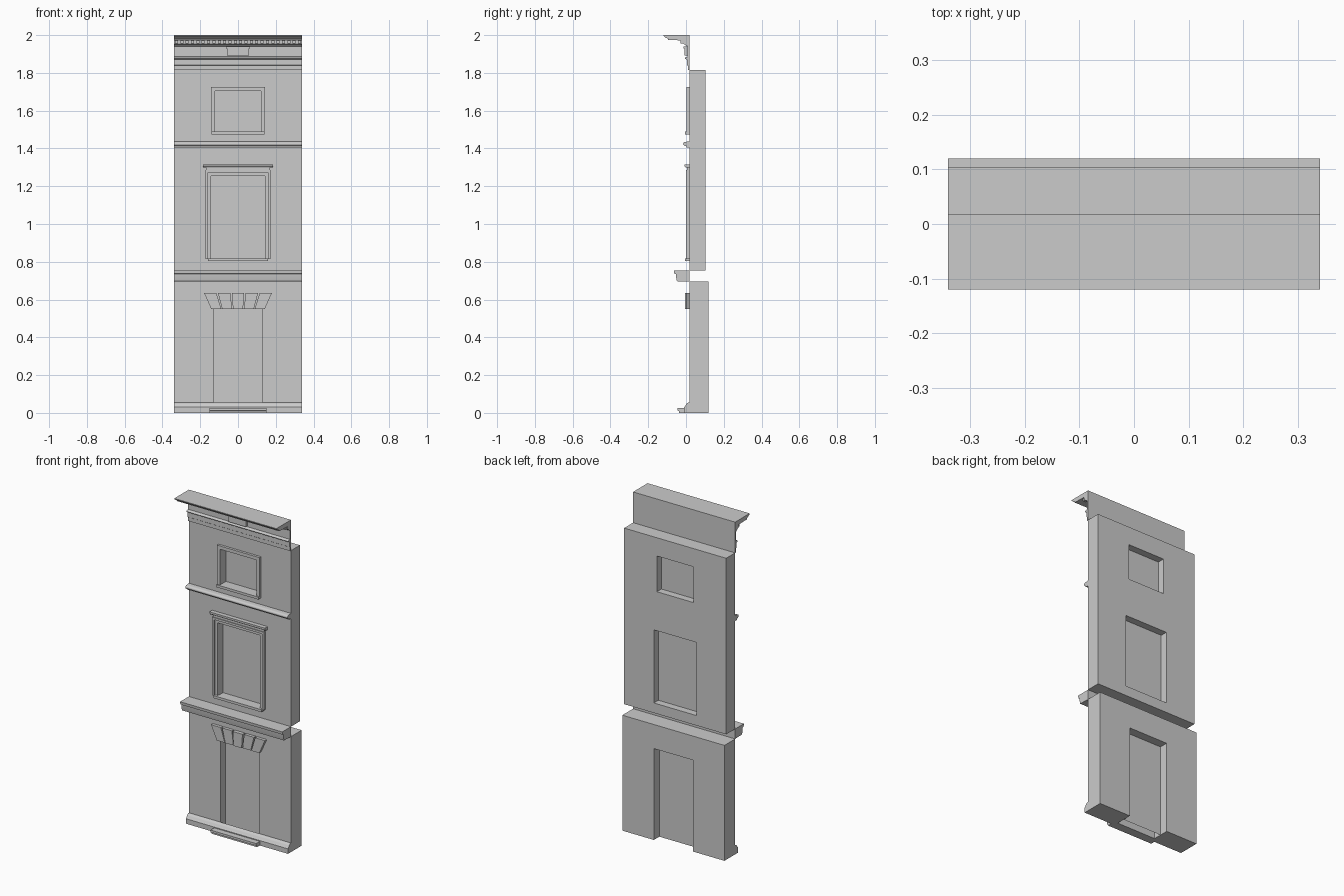
import bpy, bmesh
from math import sin, cos, pi

if "Cube" in bpy.data.objects:
    bpy.data.objects.remove(bpy.data.objects["Cube"])

W = 0.34        # half width of the facade
FACE = 0.018    # y of the wall face


def finish(bm, name, smooth=False):
    bmesh.ops.recalc_face_normals(bm, faces=bm.faces)
    me = bpy.data.meshes.new(name)
    bm.to_mesh(me)
    bm.free()
    ob = bpy.data.objects.new(name, me)
    bpy.context.collection.objects.link(ob)
    if smooth:
        bpy.ops.object.select_all(action='DESELECT')
        ob.select_set(True)
        bpy.context.view_layer.objects.active = ob
        bpy.ops.object.shade_smooth_by_angle(angle=0.6)
    return ob


def solid(bm, faces, vec):
    """Extrude flat faces into a closed solid, keeping the originals as caps."""
    res = bmesh.ops.extrude_face_region(bm, geom=faces, use_keep_orig=True)
    verts = [g for g in res['geom'] if isinstance(g, bmesh.types.BMVert)]
    bmesh.ops.translate(bm, verts=verts, vec=vec)


def moulding(name, profile, x0=-W, x1=W, smooth=True):
    """(y, z) profile run along x."""
    bm = bmesh.new()
    f = bm.faces.new([bm.verts.new((x0, y, z)) for y, z in profile])
    solid(bm, [f], (x1 - x0, 0, 0))
    return finish(bm, name, smooth)


def prism(name, outline, y0, y1):
    """(x, z) outline run along y."""
    bm = bmesh.new()
    f = bm.faces.new([bm.verts.new((x, y0, z)) for x, z in outline])
    solid(bm, [f], (0, y1 - y0, 0))
    return finish(bm, name)


def box(name, x0, x1, y0, y1, z0, z1):
    return prism(name, [(x0, z0), (x1, z0), (x1, z1), (x0, z1)], y0, y1)


def wall(name, xs, zs, holes, y0, y1):
    """Grid of cells in the xz plane, without the hole cells, given thickness."""
    bm = bmesh.new()
    v = [[bm.verts.new((x, y0, z)) for z in zs] for x in xs]
    faces = []
    for i in range(len(xs) - 1):
        for j in range(len(zs) - 1):
            if (i, j) not in holes:
                faces.append(bm.faces.new((v[i][j], v[i+1][j], v[i+1][j+1], v[i][j+1])))
    solid(bm, faces, (0, y1 - y0, 0))
    return finish(bm, name)


def frame(name, hx, z0, z1, t, y0, y1):
    """Three or four sided surround around an opening of half width hx."""
    return wall(name, [-hx - t, -hx, hx, hx + t], [z0, z1, z1 + t], {(1, 0)}, y0, y1)


def pane(name, hx, z0, z1, y):
    bm = bmesh.new()
    bm.faces.new([bm.verts.new(p) for p in
                  ((-hx, y, z0), (hx, y, z0), (hx, y, z1), (-hx, y, z1))])
    return finish(bm, name)


def arc(cy, cz, ry, rz, a0, a1, n=6):
    return [(cy + ry * cos(a0 + (a1 - a0) * i / n),
             cz + rz * sin(a0 + (a1 - a0) * i / n)) for i in range(n + 1)]


# Walls with their openings
wall("lower_wall", [-W, -0.13, 0.13, W], [0, 0.55, 0.695], {(1, 0)}, FACE, 0.12)
wall("upper_wall", [-W, -0.142, -0.122, 0.122, 0.142, W],
     [0.755, 0.815, 1.255, 1.49, 1.705, 1.815],
     {(1, 1), (2, 1), (3, 1), (2, 3)}, FACE, 0.103)

# Infill panels set half way into the openings
pane("door_panel", 0.13, 0, 0.55, 0.068)
pane("middle_window_panel", 0.142, 0.815, 1.255, 0.06)
pane("top_window_panel", 0.122, 1.49, 1.705, 0.06)

# Plinth and door step
moulding("plinth", [(FACE, 0), (-0.01, 0), (-0.01, 0.03)]
         + arc(FACE, 0.03, -0.022, 0.025, 0.4, pi / 2, 5))
moulding("door_step", [(0.0, 0), (-0.036, 0), (-0.036, 0.01), (-0.045, 0.012),
                       (-0.045, 0.025), (0.0, 0.025)], -0.152, 0.152, False)

# Splayed lintel of five wedge stones
for i in range(-2, 3):
    b, t = i * 0.0575, i * 0.0735
    prism("lintel_stone", [(b - 0.0265, 0.55), (b + 0.0265, 0.55),
                           (t + 0.0325, 0.635), (t - 0.0325, 0.635)],
          -0.004 if i == 0 else 0.0, FACE)

# Belt cornice between the floors
moulding("belt_cornice", [(FACE, 0.695), (-0.048, 0.697), (-0.052, 0.715),
                          (-0.054, 0.735), (-0.063, 0.738), (-0.065, 0.755), (FACE, 0.755)])

# String course under the top floor
moulding("string_course", [(FACE, 1.405), (0.002, 1.405), (0.002, 1.412)]
         + arc(-0.002, 1.424, -0.013, 0.011, -pi / 2, pi / 2, 8) + [(FACE, 1.437)])

# Middle window surround
frame("middle_window_inner_frame", 0.142, 0.815, 1.255, 0.018, 0.008, FACE)
frame("middle_window_outer_frame", 0.159, 0.815, 1.272, 0.013, 0.0, FACE)
box("middle_window_frieze", -0.17, 0.17, 0.004, FACE, 1.285, 1.30)
moulding("middle_window_hood", [(FACE, 1.298), (0.0, 1.298), (-0.004, 1.304),
                                (-0.008, 1.306), (-0.008, 1.316), (FACE, 1.316)],
         -0.185, 0.185, False)
box("middle_window_sill", -0.16, 0.16, -0.006, FACE, 0.803, 0.818)

# Top window surround
frame("top_window_frame", 0.122, 1.49, 1.705, 0.02, 0.003, FACE)
box("top_window_sill", -0.139, 0.139, -0.005, FACE, 1.475, 1.49)

# Entablature: architrave bands, bead, frieze and projecting cornice
moulding("entablature", [(FACE, 1.815), (0.01, 1.815), (0.01, 1.838), (0.004, 1.842),
                         (0.004, 1.872)]
         + arc(0.002, 1.878, -0.008, 0.006, -pi / 2, pi / 2, 6)
         + [(0.009, 1.886), (0.009, 1.94), (0.0, 1.944), (-0.004, 1.95), (-0.014, 1.953),
            (-0.014, 1.972), (-0.094, 1.974), (-0.096, 1.982), (-0.106, 1.985),
            (-0.112, 1.99), (-0.12, 1.996), (-0.12, 2.0), (FACE, 2.0)])

# Dentil row
N = 24
for i in range(N):
    x = -W + 2 * W * (i + 0.5) / N
    box("dentil", x - 0.008, x + 0.008, -0.03, -0.012, 1.955, 1.9735)

# Central block on the frieze
box("frieze_block", -0.058, 0.058, -0.008, 0.01, 1.892, 1.932)
box("frieze_block_cap", -0.064, 0.064, -0.012, 0.01, 1.93, 1.94)
